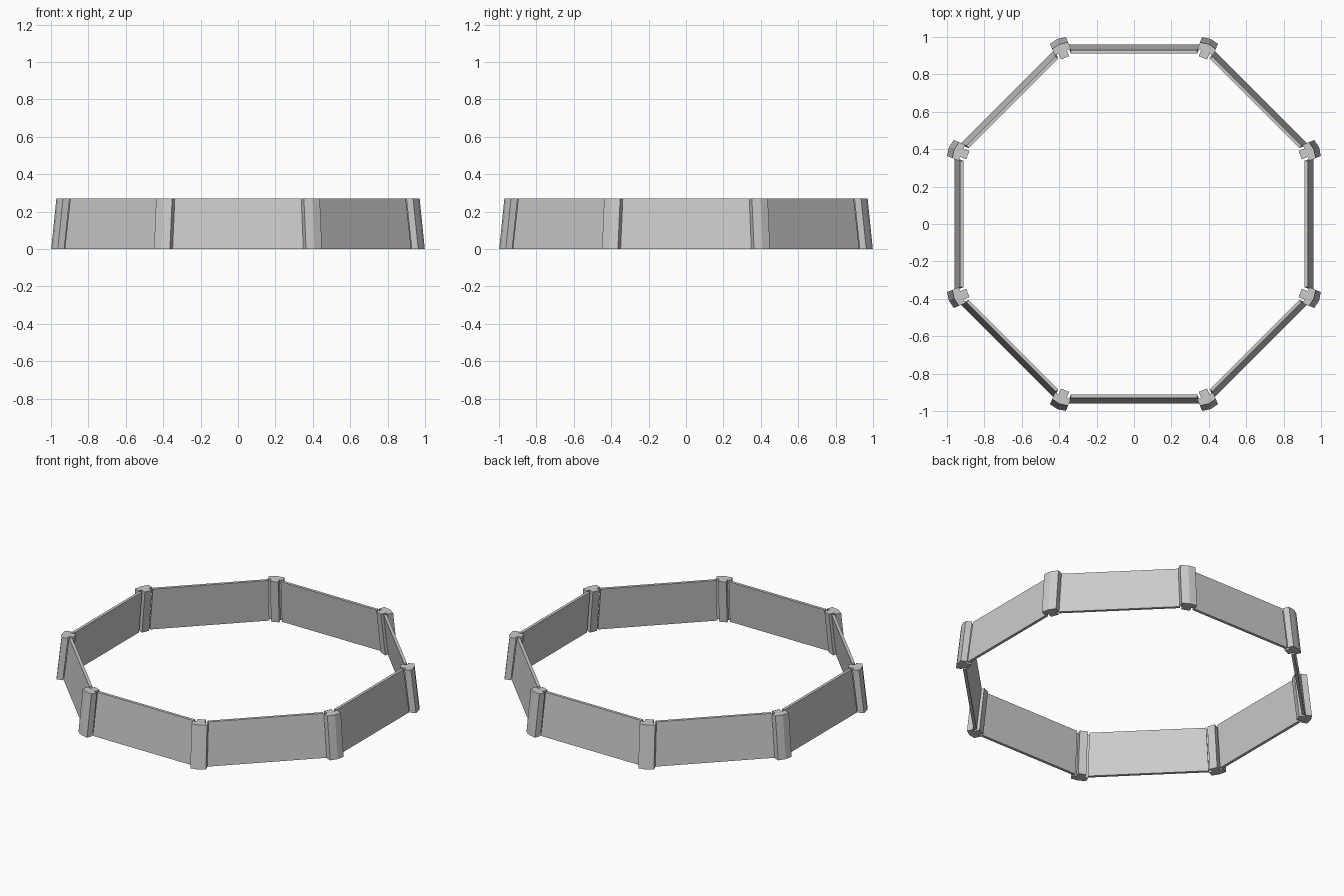
import bpy, math
from mathutils import Matrix

if "Cube" in bpy.data.objects:
    bpy.data.objects.remove(bpy.data.objects["Cube"])

H = 0.27      # wall height
LEAN = 0.03   # inward lean of the top


def prism(name, bottom, top, angle):
    """Closed solid between two matching outlines, turned about z."""
    n = len(bottom)
    verts = [(x, y, 0) for x, y in bottom] + [(x, y, H) for x, y in top]
    faces = [tuple(reversed(range(n))), tuple(range(n, 2 * n))]
    faces += [(i, (i + 1) % n, n + (i + 1) % n, n + i) for i in range(n)]
    me = bpy.data.meshes.new(name)
    me.from_pydata(verts, [], faces)
    me.transform(Matrix.Rotation(angle, 4, 'Z'))
    ob = bpy.data.objects.new(name, me)
    bpy.context.collection.objects.link(ob)


# outlines run counter-clockwise, +x is the outward direction
def panel_outline(outer, half):
    return [(outer - 0.018, -half), (outer, -half), (outer, half), (outer - 0.018, half)]


def post_outline(shift):
    # bent outer cap with a narrower web reaching in between the panels
    half = [(0.992, 0.024), (1.027, 0.024), (1.024, 0.046), (1.062, 0.046)]
    pts = [(x, -y) for x, y in half] + [(1.071, 0)] + half[::-1]
    return [(x - shift, y) for x, y in pts]


for i in range(8):
    a = i * math.pi / 4
    # leaning wall panel
    prism("wall_panel", panel_outline(0.96, 0.35), panel_outline(0.96 - LEAN, 0.338), a)
    # corner post
    prism("corner_post", post_outline(0), post_outline(LEAN), a + math.pi / 8)
